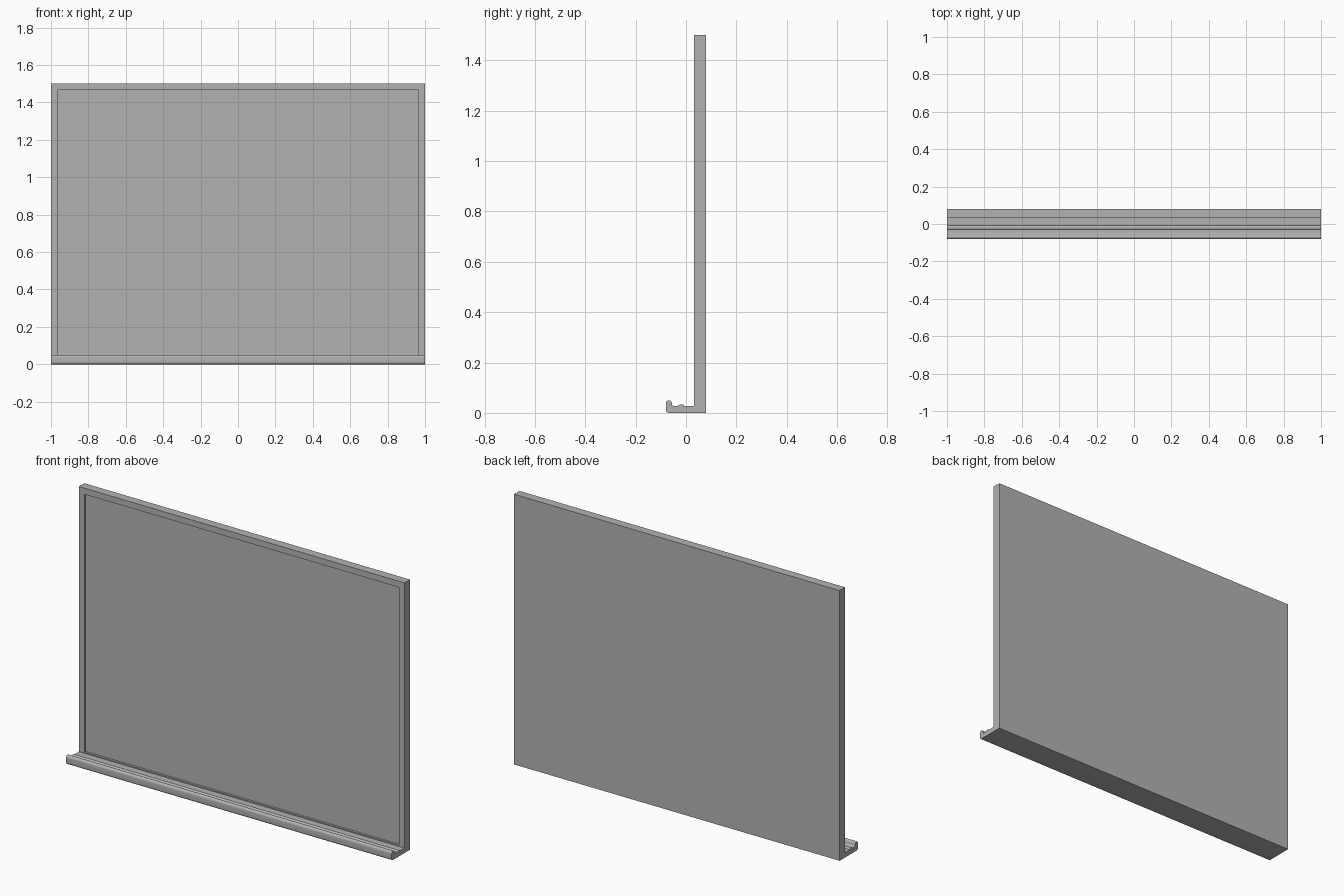
import bpy, bmesh, math

if "Cube" in bpy.data.objects:
    bpy.data.objects.remove(bpy.data.objects["Cube"], do_unlink=True)

GREY = (0.45, 0.45, 0.45, 1)
grey = bpy.data.materials.new("plain grey")
grey.use_nodes = True
grey.diffuse_color = GREY
grey.node_tree.nodes["Principled BSDF"].inputs["Base Color"].default_value = GREY

W, H = 1.0, 1.5              # half width, height
FRONT, BACK = 0.032, 0.08    # board faces
FRAME, RECESS = 0.048, 0.012


def finish(name, bm):
    bmesh.ops.recalc_face_normals(bm, faces=bm.faces)
    mesh = bpy.data.meshes.new(name)
    bm.to_mesh(mesh)
    bm.free()
    mesh.materials.append(grey)
    obj = bpy.data.objects.new(name, mesh)
    bpy.context.collection.objects.link(obj)
    return obj


def arc(cy, cz, ry, rz, start, end, steps):
    angles = [math.radians(start + (end - start) * i / steps) for i in range(steps + 1)]
    return [(cy + ry * math.cos(a), cz + rz * math.sin(a)) for a in angles]


# Board: a slab whose front face is inset and pushed back inside the frame
bm = bmesh.new()
bmesh.ops.create_cube(bm, size=1)
for v in bm.verts:
    v.co = (v.co.x * 2 * W, FRONT if v.co.y < 0 else BACK, (v.co.z + 0.5) * H)
bm.normal_update()
panel = min(bm.faces, key=lambda f: f.normal.y)
bmesh.ops.inset_region(bm, faces=[panel], thickness=FRAME)
rim = bmesh.ops.extrude_face_region(bm, geom=[panel])
bmesh.ops.translate(bm, vec=(0, RECESS, 0),
                    verts=[g for g in rim["geom"] if isinstance(g, bmesh.types.BMVert)])
if panel.is_valid:
    bm.faces.remove(panel)
finish("framed_board", bm)

# Tray: side profile with a rounded lip and a low ridge, swept across the width
TOP = 0.028
profile = [(FRONT, 0.0)]
profile += arc(-0.068, 0.012, 0.012, 0.012, 270, 180, 6)   # front bottom corner
profile += arc(-0.068, 0.038, 0.012, 0.012, 180, 0, 12)    # lip top
profile += arc(-0.05, TOP + 0.006, 0.006, 0.006, 180, 270, 4)  # lip fillet
profile += arc(-0.019, TOP, 0.011, 0.006, 180, 0, 8)       # pen ridge
profile += [(FRONT, TOP)]

bm = bmesh.new()
end = bm.faces.new([bm.verts.new((-W, y, z)) for y, z in profile])
sweep = bmesh.ops.extrude_face_region(bm, geom=[end])
bmesh.ops.translate(bm, vec=(2 * W, 0, 0),
                    verts=[g for g in sweep["geom"] if isinstance(g, bmesh.types.BMVert)])
if end.is_valid and all(len(e.link_faces) < 2 for e in end.edges):
    bm.faces.remove(end)
    bmesh.ops.holes_fill(bm, edges=bm.edges)
elif not end.is_valid:
    bmesh.ops.holes_fill(bm, edges=bm.edges)
tray = finish("pen_tray", bm)

bpy.ops.object.select_all(action="DESELECT")
tray.select_set(True)
bpy.context.view_layer.objects.active = tray
bpy.ops.object.shade_smooth_by_angle(angle=math.radians(35))
